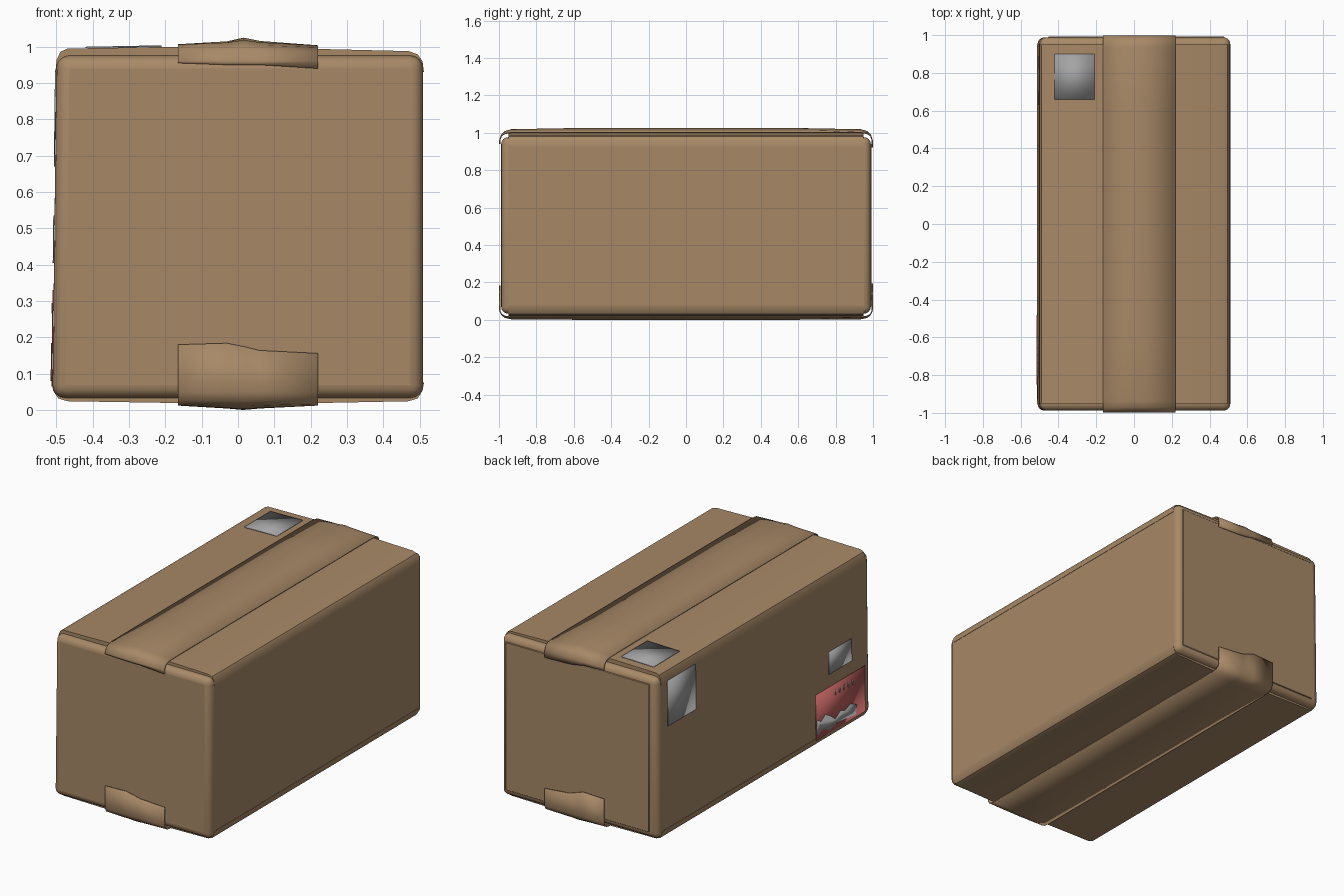
import bpy
import bmesh

cube = bpy.data.objects.get("Cube")
if cube:
    bpy.data.objects.remove(cube, do_unlink=True)


def material(name, rgb):
    m = bpy.data.materials.new(name)
    m.use_nodes = True
    m.diffuse_color = (*rgb, 1)
    m.node_tree.nodes["Principled BSDF"].inputs["Base Color"].default_value = (*rgb, 1)
    return m


CARD = material("cardboard", (0.39, 0.25, 0.136))
GREY = material("label_grey", (0.37, 0.37, 0.37))
RED = material("label_red", (0.51, 0.12, 0.115))


def build(name, verts, faces, mat, bevel=0, segments=3, thick=0):
    mesh = bpy.data.meshes.new(name)
    mesh.from_pydata(verts, [], faces)
    bm = bmesh.new()
    bm.from_mesh(mesh)
    bmesh.ops.recalc_face_normals(bm, faces=bm.faces)
    bm.to_mesh(mesh)
    bm.free()
    mesh.materials.append(mat)
    ob = bpy.data.objects.new(name, mesh)
    bpy.context.collection.objects.link(ob)
    if thick:
        mod = ob.modifiers.new("thickness", "SOLIDIFY")
        mod.thickness, mod.offset = thick, 0
    if bevel:
        mod = ob.modifiers.new("rounding", "BEVEL")
        mod.width, mod.segments = bevel, segments
    bpy.ops.object.select_all(action="DESELECT")
    ob.select_set(True)
    bpy.context.view_layer.objects.active = ob
    bpy.ops.object.shade_smooth_by_angle(angle=0.6)
    return ob


def prism(name, profile, half, mat):
    """Extrude an (x, z) profile along y."""
    n = len(profile)
    verts = [(x, y, z) for y in (-half, half) for x, z in profile]
    faces = [tuple(range(n)), tuple(range(n, 2 * n))]
    faces += [(i, (i + 1) % n, n + (i + 1) % n, n + i) for i in range(n)]
    return build(name, verts, faces, mat)


def box(name, x0, x1, y0, y1, z0, z1, mat, lean=0, **kw):
    verts = [(x - (lean if x == x0 and z == z0 else 0), y, z)
             for x in (x0, x1) for y in (y0, y1) for z in (z0, z1)]
    faces = [(0, 1, 3, 2), (4, 5, 7, 6), (0, 1, 5, 4),
             (2, 3, 7, 6), (0, 2, 6, 4), (1, 3, 7, 5)]
    return build(name, verts, faces, mat, **kw)


# Carton body, leaning slightly on its -x wall
box("carton_body", -0.5, 0.51, -0.988, 0.988, 0.033, 0.976, CARD, lean=0.011, bevel=0.036, segments=4)

# Closing flaps, folded over from the long walls
prism("top_flaps", [(-0.503, 0.93), (-0.499, 0.965), (-0.489, 0.986), (-0.47, 0.995),
                    (-0.165, 1.0), (0.015, 1.01), (0.22, 0.994), (0.47, 0.988),
                    (0.495, 0.979), (0.508, 0.96), (0.512, 0.93)], 0.95, CARD)
prism("bottom_flaps", [(-0.513, 0.075), (-0.509, 0.053), (-0.495, 0.032), (-0.47, 0.024),
                       (-0.165, 0.019), (0.015, 0.012), (0.22, 0.019), (0.47, 0.024),
                       (0.495, 0.032), (0.508, 0.053), (0.512, 0.075)], 0.95, CARD)

# Overlapping end panel at the glued corner
box("back_joint_panel", -0.455, 0.478, 0.982, 0.993, 0.07, 0.94, CARD, bevel=0.003, segments=1)


# Wide closing strips that wrap over both ends
COLUMNS = [-0.165, -0.03, 0.015, 0.06, 0.22]


def strip(name, half_path, lifts, front_ends, back_ends):
    """half_path holds (y, z, lift share) from the end wall to the middle."""
    path = [(-y, z, s) for y, z, s in half_path] + [(y, z, s) for y, z, s in reversed(half_path)]
    verts = []
    for r, (y, z, share) in enumerate(path):
        for c, x in enumerate(COLUMNS):
            height = z + lifts[c] * share
            if r == 0:
                height = front_ends[c]
            elif r == len(path) - 1:
                height = back_ends[c]
            verts.append((x, y, height))
    w = len(COLUMNS)
    faces = [(r * w + c, r * w + c + 1, (r + 1) * w + c + 1, (r + 1) * w + c)
             for r in range(len(path) - 1) for c in range(w - 1)]
    return build(name, verts, faces, CARD, thick=0.006)


strip("top_strip",
      [(0.996, 0, 0), (0.996, 0.96, 0), (0.986, 0.985, 0.2), (0.968, 0.997, 0.5),
       (0.935, 1.003, 0.7), (0.6, 1.004, 1)],
      [0, 0.008, 0.018, 0.009, -0.003],
      [0.955, 0.95, 0.95, 0.95, 0.94], [0.945, 0.94, 0.93, 0.925, 0.92])
strip("bottom_strip",
      [(0.996, 0, 0), (0.996, 0.05, 0), (0.986, 0.029, 0.2), (0.968, 0.019, 0.5),
       (0.935, 0.015, 0.8), (0.6, 0.015, 1)],
      [0, -0.008, -0.012, -0.008, 0],
      [0.18, 0.184, 0.175, 0.164, 0.156], [0.19, 0.195, 0.18, 0.165, 0.15])


# Stuck-on labels
def side_label(name, outline, mat, gap=0.002):
    verts = [(-0.511 + 0.011 * (z - 0.033) / 0.943 - gap, y, z) for y, z in outline]
    return build(name, verts, [tuple(range(len(verts)))], mat, thick=0.003)


def rect(y0, y1, z0, z1):
    return [(y0, z0), (y1, z0), (y1, z1), (y0, z1)]


build("top_label", [(-0.42, 0.66, 0.998), (-0.21, 0.66, 1.002), (-0.21, 0.9, 1.002), (-0.42, 0.9, 0.998)],
      [(0, 1, 2, 3)], GREY, thick=0.004)
side_label("upper_side_label", rect(0.63, 0.89, 0.67, 0.935), GREY)
side_label("small_side_label", rect(-0.81, -0.6, 0.405, 0.535), GREY)
side_label("red_side_label", rect(-0.93, -0.475, 0.065, 0.33), RED)

# Plain marks on the red label
side_label("red_label_patch", [(-0.483, 0.09), (-0.483, 0.18), (-0.52, 0.16), (-0.56, 0.185),
                               (-0.6, 0.165), (-0.65, 0.125), (-0.7, 0.155), (-0.74, 0.14),
                               (-0.79, 0.16), (-0.85, 0.135), (-0.84, 0.08), (-0.74, 0.09),
                               (-0.66, 0.1), (-0.6, 0.08), (-0.54, 0.11)], GREY, gap=0.004)
for i in range(5):
    y = -0.65 - i * 0.04
    side_label(f"red_label_tick_{i + 1}", rect(y - 0.009, y, 0.265, 0.295), GREY, gap=0.004)
